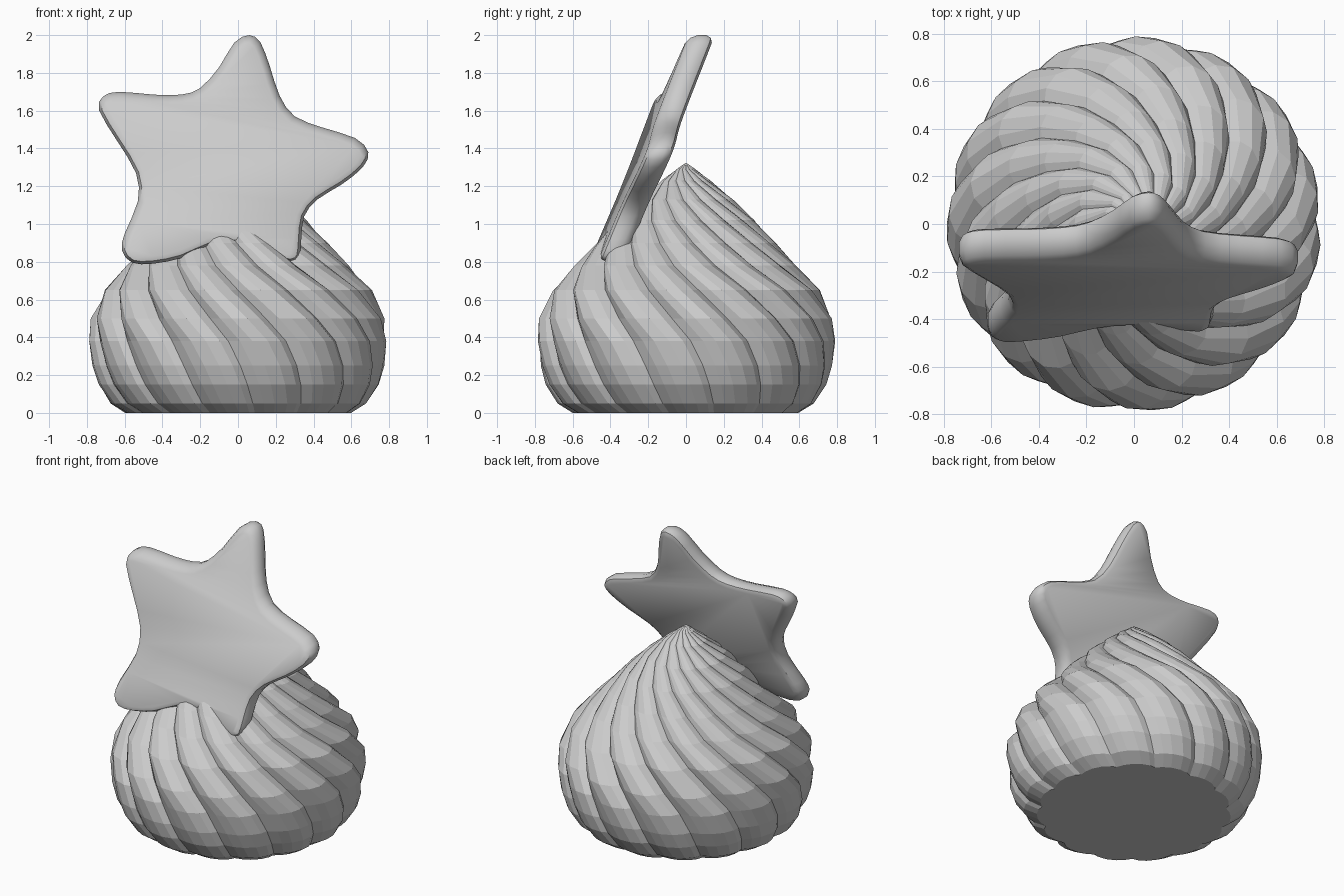
import bpy, bmesh, math
from mathutils import Vector

if "Cube" in bpy.data.objects:
    bpy.data.objects.remove(bpy.data.objects["Cube"], do_unlink=True)

grey = bpy.data.materials.new("plain_grey")
grey.use_nodes = True
grey.diffuse_color = (0.6, 0.6, 0.6, 1)
grey.node_tree.nodes["Principled BSDF"].inputs["Base Color"].default_value = grey.diffuse_color


def loft(name, loops, tip=None):
    """Skin matching closed loops, cap the first, and close the last with a cap or a point."""
    bm = bmesh.new()
    rings = [[bm.verts.new(p) for p in loop] for loop in loops]
    n = len(rings[0])
    for a, b in zip(rings, rings[1:]):
        for i in range(n):
            j = (i + 1) % n
            bm.faces.new((a[i], a[j], b[j], b[i]))
    bm.faces.new(rings[0][::-1])
    if tip is None:
        bm.faces.new(rings[-1])
    else:
        top = bm.verts.new(tip)
        for i in range(n):
            bm.faces.new((rings[-1][i], rings[-1][(i + 1) % n], top))
    bmesh.ops.recalc_face_normals(bm, faces=bm.faces)
    mesh = bpy.data.meshes.new(name)
    bm.to_mesh(mesh)
    bm.free()
    mesh.materials.append(grey)
    obj = bpy.data.objects.new(name, mesh)
    bpy.context.collection.objects.link(obj)
    return obj


# Piped swirl: radius, height, twist in degrees and groove depth of each ring
LOBES = 15
PHASE = 15
PROFILE = [
    (.6, 0, 0, .05), (.68, .05, 2, .05), (.745, .15, 5, .05), (.775, .25, 8, .05),
    (.79, .38, 13, .06), (.78, .5, 21, .09), (.71, .65, 33, .1), (.59, .78, 46, .1),
    (.475, .9, 58, .1), (.365, 1.02, 73, .1), (.25, 1.13, 91, .1), (.13, 1.23, 114, .1),
    (.05, 1.29, 136, .08),
]
# Position across a lobe, and how far the surface sinks there
LOBE_SHAPE = [(0, 1), (.2, .4), (.4, .05), (.65, 0), (.87, .4)]


def swirl_ring(radius, z, twist, groove):
    ring = []
    for lobe in range(LOBES):
        for pos, sink in LOBE_SHAPE:
            angle = math.tau * (lobe + pos) / LOBES + math.radians(PHASE - twist)
            r = radius * (1 - groove * sink)
            ring.append((r * math.cos(angle), r * math.sin(angle), z))
    return ring


loft("swirl", [swirl_ring(*row) for row in PROFILE], (0, 0, 1.325))

# Leaning star: soft outline as seen from the front
OUTLINE = [
    (.06, 2), (.12, 1.96), (.17, 1.83), (.22, 1.68), (.3, 1.57), (.45, 1.51),
    (.62, 1.455), (.69, 1.38), (.66, 1.3), (.55, 1.21), (.42, 1.13), (.35, 1.04),
    (.335, .92), (.325, .83), (.28, .8), (.2, .82), (0, .9), (-.15, .885),
    (-.3, .82), (-.45, .79), (-.56, .795), (-.615, .86), (-.6, .95), (-.53, 1.12),
    (-.54, 1.27), (-.64, 1.44), (-.735, 1.6), (-.715, 1.675), (-.63, 1.7),
    (-.45, 1.685), (-.3, 1.685), (-.2, 1.72), (-.1, 1.83), (-.02, 1.96),
]


def rounded(points):
    """Add a curved midpoint between each pair of neighbours."""
    pts = [Vector(p) for p in points]
    result = []
    for i, p in enumerate(pts):
        after, beyond = pts[(i + 1) % len(pts)], pts[(i + 2) % len(pts)]
        result += [p, (9 * (p + after) - pts[i - 1] - beyond) / 16]
    return result


STAR_EDGE = rounded(OUTLINE)


def star_loop(inset, depth):
    """Outline shrunk by inset and laid on the leaning plane, moved back by depth."""
    loop = []
    for i, p in enumerate(STAR_EDGE):
        along = (STAR_EDGE[(i + 1) % len(STAR_EDGE)] - STAR_EDGE[i - 1]).normalized()
        q = p + Vector((along.y, -along.x)) * inset
        loop.append((q.x, .05 * q.x + .41 * q.y - .735 + depth, q.y))
    return loop


BEVEL = [(.04, -.075), (.015, -.06), (0, -.025), (0, .02), (.015, .05), (.04, .065)]
star = loft("star", [star_loop(*b) for b in BEVEL])

# Soft shading on the star with its edges kept
bpy.ops.object.select_all(action='DESELECT')
star.select_set(True)
bpy.context.view_layer.objects.active = star
bpy.ops.object.shade_smooth_by_angle(angle=math.radians(35))
